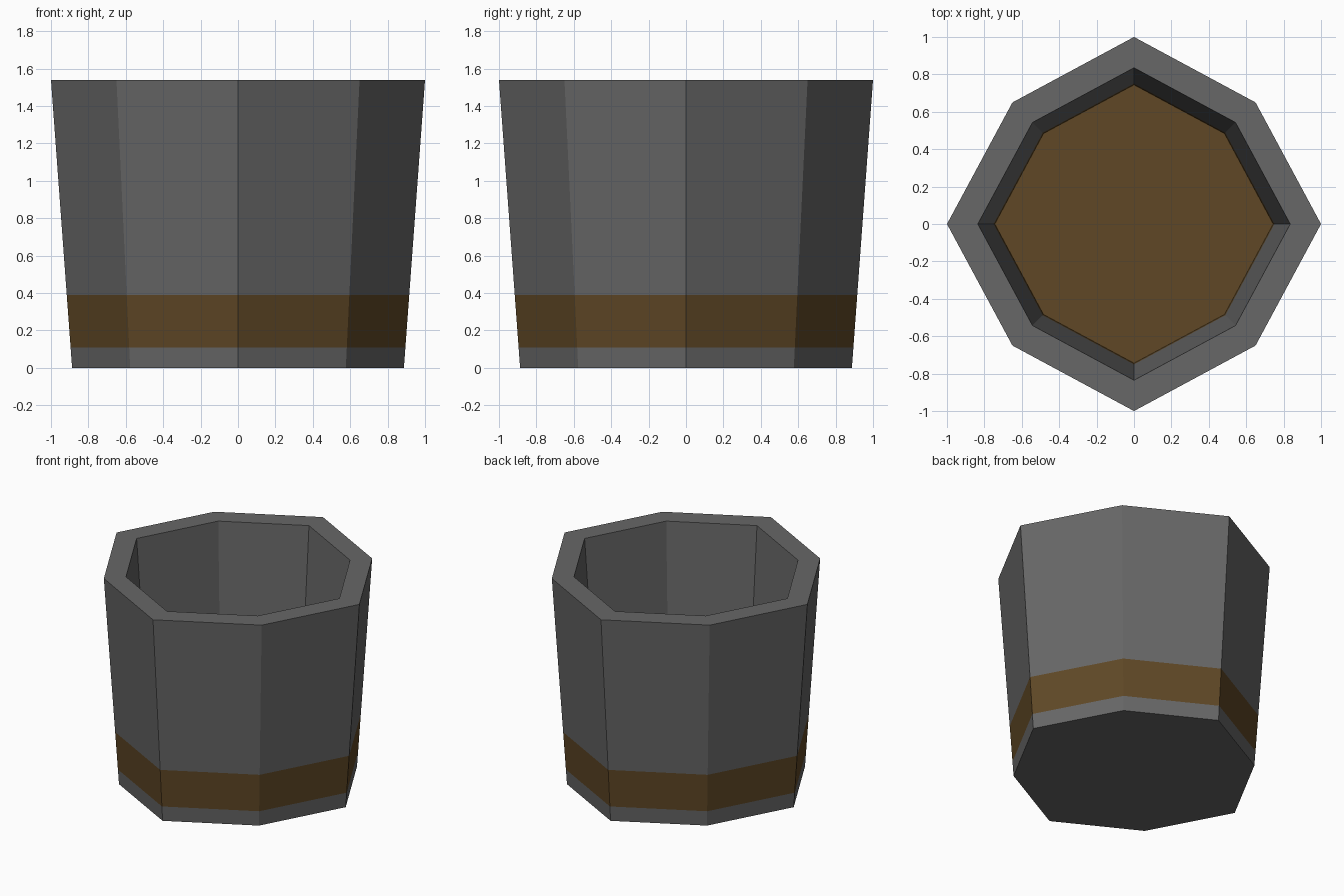
import bpy, bmesh

if "Cube" in bpy.data.objects:
    bpy.data.objects.remove(bpy.data.objects["Cube"])


def mat(name, rgb):
    m = bpy.data.materials.new(name)
    m.diffuse_color = (*rgb, 1)
    m.use_nodes = True
    m.node_tree.nodes["Principled BSDF"].inputs["Base Color"].default_value = m.diffuse_color
    return m


grey = mat("dark grey", (0.135, 0.135, 0.135))
brown = mat("soil brown", (0.115, 0.064, 0.019))

# Slightly pointed octagon: corners on the axes and on the diagonals
D = 0.65
OCT = [(1, 0), (D, D), (0, 1), (-D, D), (-1, 0), (-D, -D), (0, -1), (D, -D)]
H = 1.54


def outer(z):
    return 0.887 + (1 - 0.887) * z / H


def inner(z):
    return outer(z) - 0.165


# Cup profile: radius, height, material of the band leading to the next ring
profile = [
    (outer(0), 0, 0),
    (outer(0.11), 0.11, 1),      # painted stripe
    (outer(0.39), 0.39, 0),
    (outer(H), H, 0),            # rim
    (inner(H), H, 0),            # inside wall
    (inner(0.39), 0.39, 1),      # brown foot of the inside wall
    (inner(0.3), 0.3, 1),
]

bm = bmesh.new()
rings = [[bm.verts.new((x * r, y * r, z)) for x, y in OCT] for r, z, _ in profile]
for (a, b), (_, _, mi) in zip(zip(rings, rings[1:]), profile):
    for i in range(8):
        j = (i + 1) % 8
        bm.faces.new((a[i], a[j], b[j], b[i])).material_index = mi

# Underside and brown inside floor
bm.faces.new(rings[0][::-1]).material_index = 0
bm.faces.new(rings[-1]).material_index = 1
bmesh.ops.recalc_face_normals(bm, faces=bm.faces)

me = bpy.data.meshes.new("pot")
bm.to_mesh(me)
bm.free()
me.materials.append(grey)
me.materials.append(brown)
bpy.context.collection.objects.link(bpy.data.objects.new("pot", me))
